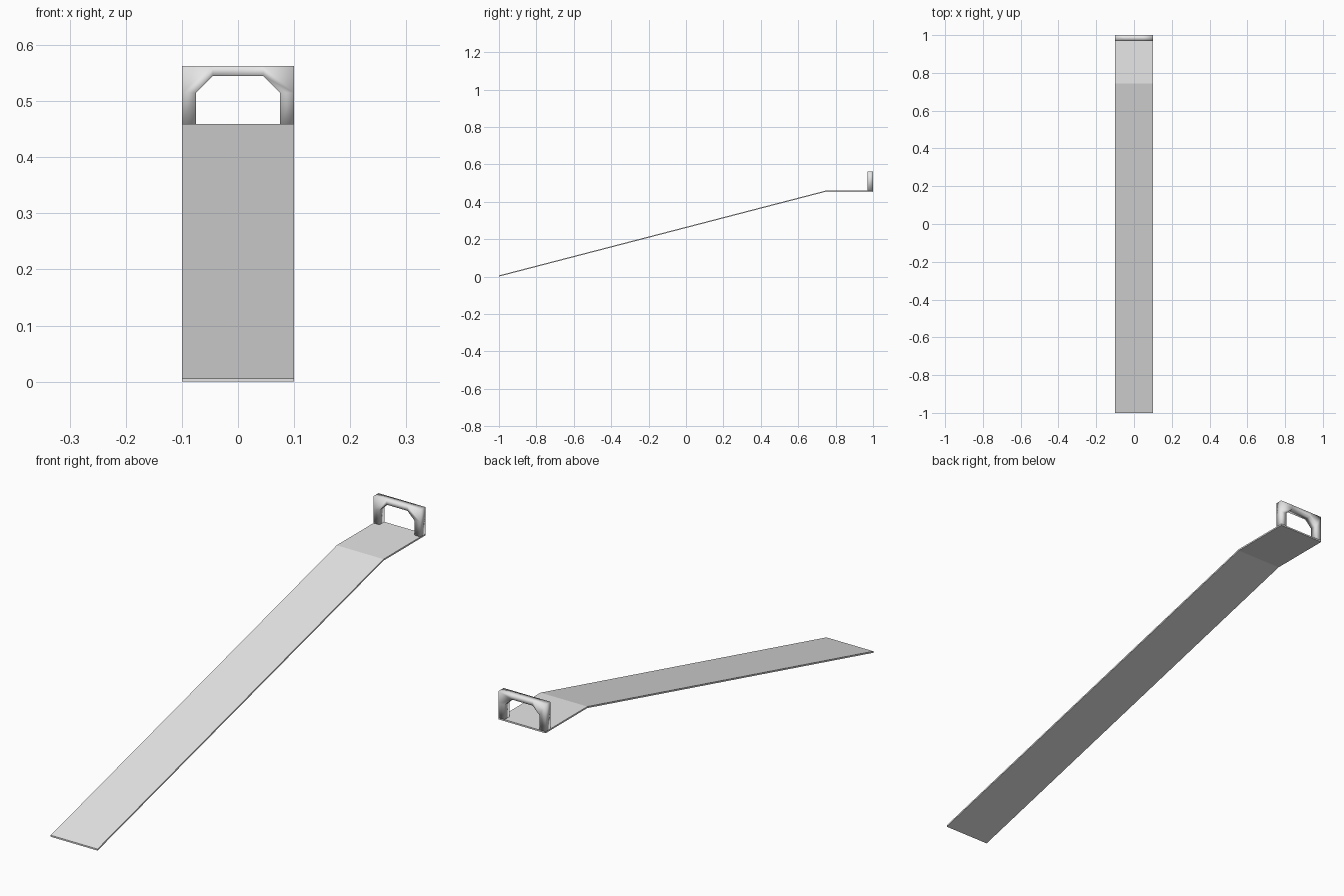
import bpy
import bmesh

cube = bpy.data.objects.get("Cube")
if cube:
    bpy.data.objects.remove(cube, do_unlink=True)

HALF_WIDTH = 0.1
THICK = 0.006
DECK_Z = 0.459
TOP_Z = 0.563

grey = bpy.data.materials.new("light_grey")
grey.use_nodes = True
grey.diffuse_color = (0.8, 0.8, 0.8, 1)
grey.node_tree.nodes["Principled BSDF"].inputs["Base Color"].default_value = (0.8, 0.8, 0.8, 1)


def finish(bm, name, smooth):
    """Turn a bmesh into a named grey object."""
    bmesh.ops.remove_doubles(bm, verts=bm.verts, dist=1e-5)
    bmesh.ops.recalc_face_normals(bm, faces=bm.faces)
    for face in bm.faces:
        face.smooth = smooth
    mesh = bpy.data.meshes.new(name)
    bm.to_mesh(mesh)
    bm.free()
    mesh.materials.append(grey)
    obj = bpy.data.objects.new(name, mesh)
    bpy.context.collection.objects.link(obj)
    return obj


def extrude(bm, faces, offset):
    """Thicken a sheet of faces into a closed solid."""
    result = bmesh.ops.extrude_face_region(bm, geom=faces, use_keep_orig=True)
    moved = [v for v in result["geom"] if isinstance(v, bmesh.types.BMVert)]
    bmesh.ops.translate(bm, verts=moved, vec=offset)


# Ramp and landing: one bent plate from its side profile
profile = [(-1, THICK), (0.745, DECK_Z), (1, DECK_Z)]
bm = bmesh.new()
rows = [[bm.verts.new((x, y, z)) for x in (-HALF_WIDTH, HALF_WIDTH)] for y, z in profile]
sheet = [bm.faces.new((a[0], a[1], b[1], b[0])) for a, b in zip(rows, rows[1:])]
extrude(bm, sheet, (0, 0, -THICK))
finish(bm, "ramp_deck", False)

# End arch: posts, chamfered corners and top bar
BACK, DEPTH = 1.0, 0.03
POST_IN, BAR_IN = 0.075, 0.045
SHOULDER, BAR_Z = 0.515, 0.545
post = [(POST_IN, DECK_Z), (HALF_WIDTH, DECK_Z), (HALF_WIDTH, SHOULDER), (POST_IN, SHOULDER)]
corner = [(POST_IN, SHOULDER), (HALF_WIDTH, SHOULDER), (HALF_WIDTH, TOP_Z),
          (BAR_IN, TOP_Z), (BAR_IN, BAR_Z)]
bar = [(-BAR_IN, BAR_Z), (BAR_IN, BAR_Z), (BAR_IN, TOP_Z), (-BAR_IN, TOP_Z)]


def mirrored(points):
    return [(-x, z) for x, z in reversed(points)]


bm = bmesh.new()
for points in (post, corner, bar, mirrored(post), mirrored(corner)):
    bm.faces.new([bm.verts.new((x, BACK - DEPTH, z)) for x, z in points])
bmesh.ops.remove_doubles(bm, verts=bm.verts, dist=1e-5)
extrude(bm, bm.faces[:], (0, DEPTH, 0))
finish(bm, "end_arch", True)
